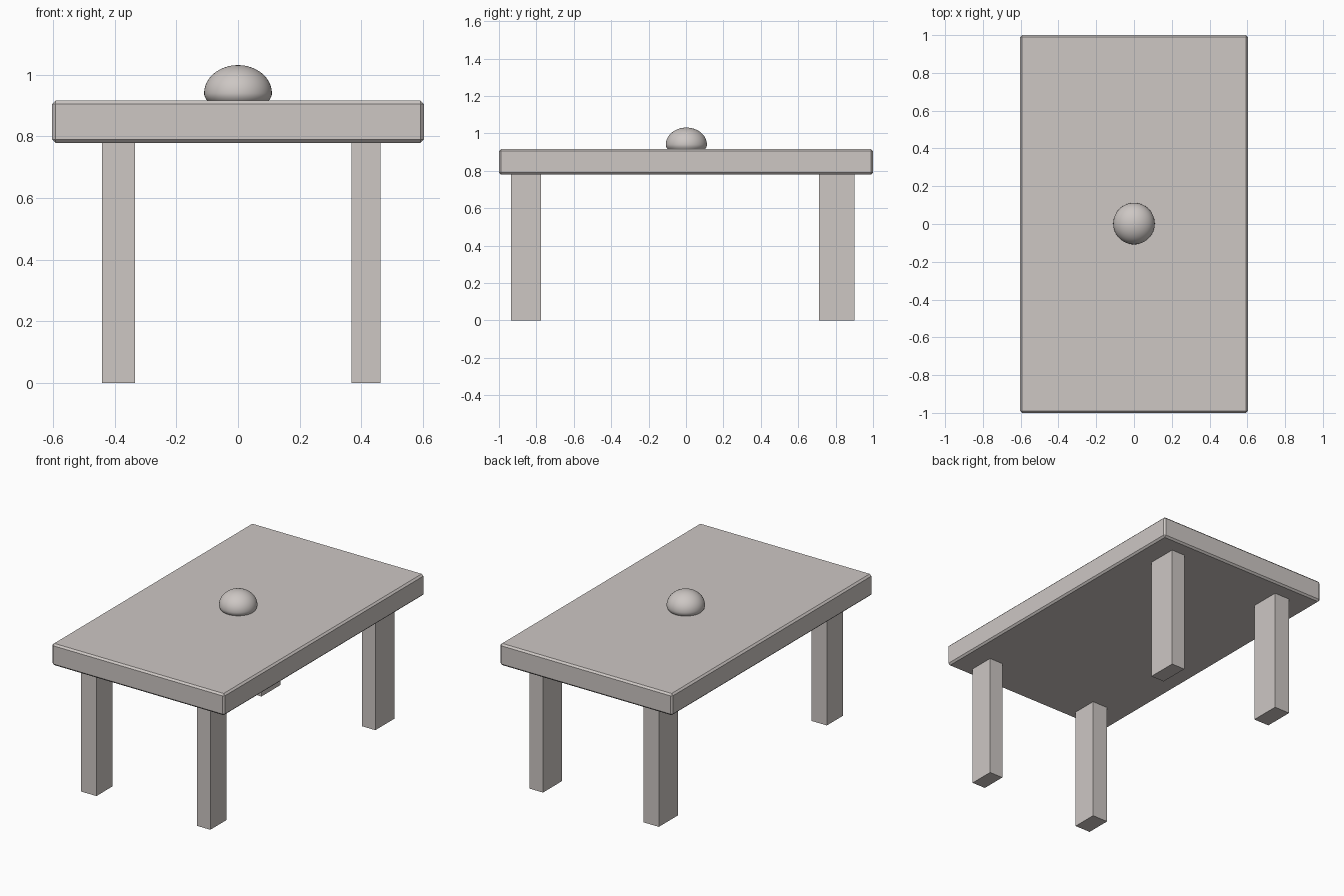
import bpy, bmesh, math

if "Cube" in bpy.data.objects:
    bpy.data.objects.remove(bpy.data.objects["Cube"])

stone = bpy.data.materials.new("warm grey")
stone.diffuse_color = (0.61, 0.57, 0.55, 1)
stone.use_nodes = True
stone.node_tree.nodes["Principled BSDF"].inputs["Base Color"].default_value = stone.diffuse_color


def finish(name, bm):
    bmesh.ops.recalc_face_normals(bm, faces=bm.faces)
    mesh = bpy.data.meshes.new(name)
    bm.to_mesh(mesh)
    bm.free()
    mesh.materials.append(stone)
    obj = bpy.data.objects.new(name, mesh)
    bpy.context.collection.objects.link(obj)
    return obj


def box(name, x, y, z, bevel=0):
    bm = bmesh.new()
    bmesh.ops.create_cube(bm, size=1)
    for v in bm.verts:
        for i, (lo, hi) in enumerate((x, y, z)):
            v.co[i] = hi if v.co[i] > 0 else lo
    if bevel:
        bmesh.ops.bevel(bm, geom=bm.edges[:], offset=bevel, segments=1, affect='EDGES')
    return finish(name, bm)


# Table top with a small chamfer
box("table_top", (-0.603, 0.603), (-1, 1), (0.779, 0.916), bevel=0.011)

# Four legs, slightly uneven in size
for side, x in (("left", (-0.442, -0.334)), ("right", (0.368, 0.462))):
    for end, y in (("front", (-0.936, -0.775)), ("back", (0.711, 0.902))):
        box(f"{end}_{side}_leg", x, y, (0, 0.785))

# Dome on the middle of the top: rounded above, tucked in below
bm = bmesh.new()
bmesh.ops.create_uvsphere(bm, u_segments=48, v_segments=32, radius=1)
for v in bm.verts:
    h = 0.091 if v.co.z > 0 else 0.058
    v.co = (v.co.x * 0.11, v.co.y * 0.11 + 0.002, 0.94 + v.co.z * h)
cut = bmesh.ops.bisect_plane(bm, geom=bm.verts[:] + bm.edges[:] + bm.faces[:],
                             plane_co=(0, 0, 0.912), plane_no=(0, 0, 1), clear_inner=True)
bmesh.ops.holes_fill(bm, edges=[e for e in bm.edges if e.is_boundary])
dome = finish("dome", bm)
bpy.context.view_layer.objects.active = dome
dome.select_set(True)
bpy.ops.object.shade_smooth_by_angle(angle=math.radians(35))
